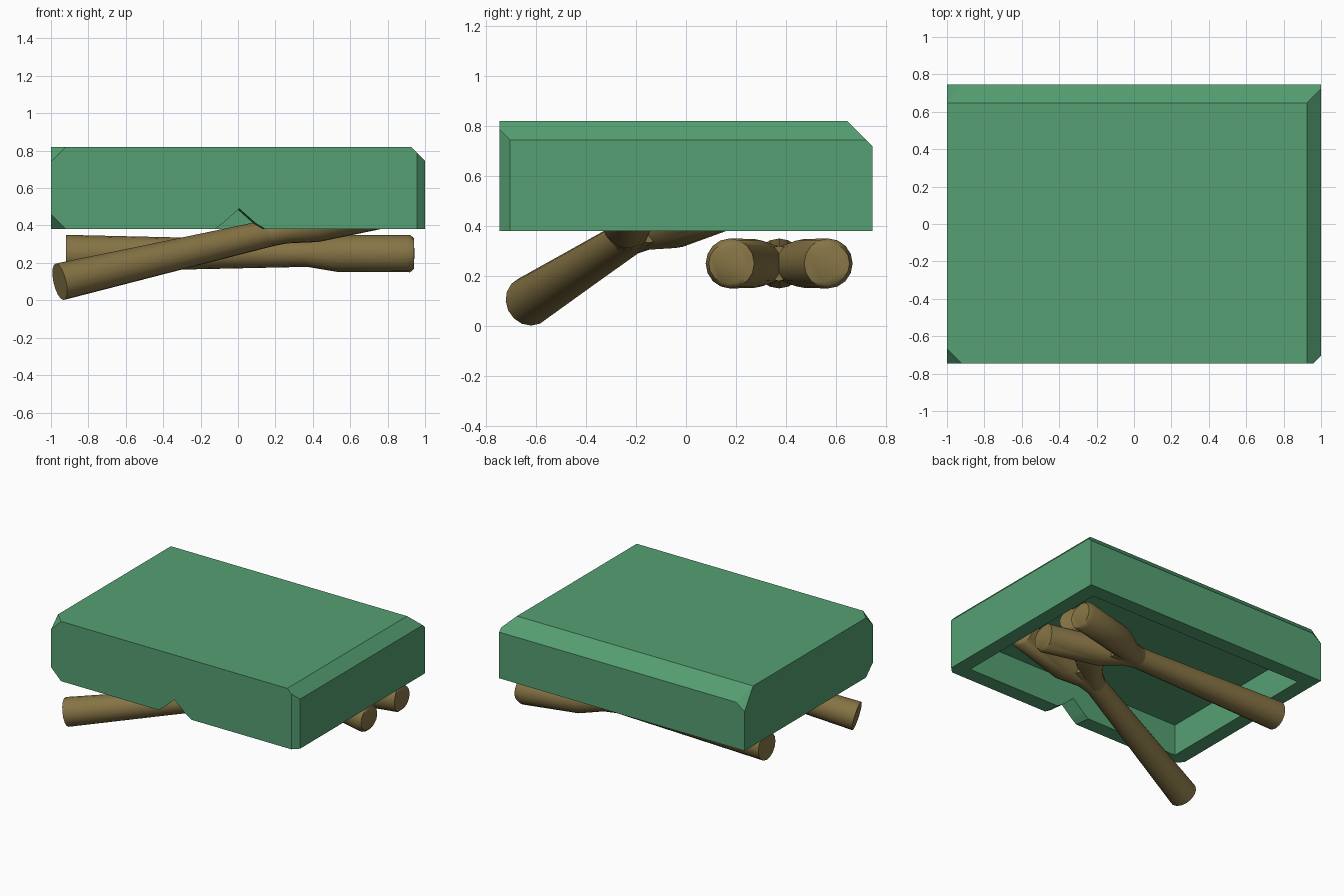
import bpy, bmesh, math
from mathutils import Vector, Matrix

if "Cube" in bpy.data.objects:
    bpy.data.objects.remove(bpy.data.objects["Cube"])


def material(name, color):
    m = bpy.data.materials.new(name)
    m.diffuse_color = (*color, 1)
    m.use_nodes = True
    m.node_tree.nodes["Principled BSDF"].inputs["Base Color"].default_value = m.diffuse_color
    return m


def make_object(name, bm, mat=None):
    bmesh.ops.recalc_face_normals(bm, faces=bm.faces[:])
    me = bpy.data.meshes.new(name)
    bm.to_mesh(me)
    bm.free()
    ob = bpy.data.objects.new(name, me)
    bpy.context.collection.objects.link(ob)
    if mat:
        me.materials.append(mat)
    return ob


def box(lo, hi):
    bm = bmesh.new()
    lo, hi = Vector(lo), Vector(hi)
    bmesh.ops.create_cube(bm, size=1, matrix=Matrix.Translation((lo + hi) / 2)
                          @ Matrix.Diagonal((*(hi - lo), 1)))
    return bm


def slice_off(bm, co, no):
    """Cut away everything on the normal side and cap the cut."""
    r = bmesh.ops.bisect_plane(bm, geom=bm.verts[:] + bm.edges[:] + bm.faces[:],
                               plane_co=co, plane_no=Vector(no).normalized(), clear_outer=True)
    edges = [e for e in r["geom_cut"] if isinstance(e, bmesh.types.BMEdge)]
    bmesh.ops.contextual_create(bm, geom=edges)


def subtract(ob, cutter):
    mod = ob.modifiers.new("cut", 'BOOLEAN')
    mod.operation, mod.solver, mod.object = 'DIFFERENCE', 'EXACT', cutter
    cutter.hide_render = True
    bpy.context.view_layer.objects.active = ob
    bpy.ops.object.modifier_apply(modifier="cut")
    bpy.data.objects.remove(cutter)


def tube(bm, points, radii, sides=16):
    """Capped round tube; both end caps stand square to the stick's own x axis."""
    pts = [Vector(p) for p in points]
    rings = []
    for i, (p, r) in enumerate(zip(pts, radii)):
        if i in (0, len(pts) - 1):
            t = Vector((1, 0, 0))
        else:
            t = (pts[i + 1] - pts[i - 1]).normalized()
        side = Vector((0, 0, 1)).cross(t).normalized()
        up = t.cross(side)
        rings.append([bm.verts.new(p + r * (side * math.cos(a) + up * math.sin(a)))
                      for a in (2 * math.pi * k / sides for k in range(sides))])
    for a, b in zip(rings, rings[1:]):
        for k in range(sides):
            n = (k + 1) % sides
            bm.faces.new((a[k], a[n], b[n], b[k]))
    bm.faces.new(rings[0])
    bm.faces.new(rings[-1])


def forked_stick(name, mat, matrix):
    """Y-shaped stick: handle from the origin along x, two branches."""
    bm = bmesh.new()
    tube(bm, [(0, 0, 0), (0.65, 0, 0), (1.25, 0, 0), (1.42, 0, 0)], [0.1, 0.085, 0.072, 0.07])
    for s in (1, -1):
        tube(bm, [(1.18, 0, 0), (1.30, s * 0.03, 0), (1.45, s * 0.1, 0),
                  (1.84, s * 0.197, 0), (1.86, s * 0.2, 0)],
             [0.07, 0.073, 0.098, 0.1, 0.082])
    bm.transform(matrix)
    ob = make_object(name, bm, mat)
    bpy.ops.object.select_all(action='DESELECT')
    ob.select_set(True)
    bpy.context.view_layer.objects.active = ob
    bpy.ops.object.shade_smooth_by_angle(angle=math.radians(60))
    return ob


green = material("painted green", (0.09, 0.35, 0.17))
brown = material("wood brown", (0.24, 0.175, 0.06))

# Upturned box with uneven chamfers and chipped corners
X, Y, Z0, Z1 = 1.0, 0.747, 0.38, 0.82
bm = box((-X, -Y, Z0), (X, Y, Z1))
slice_off(bm, (0, Y - 0.1, Z1), (0, 1, 1))
slice_off(bm, (X - 0.075, 0, Z1), (1, 0, 1))
slice_off(bm, (X - 0.042, -Y, 0), (1, -1, 0))
slice_off(bm, (-X + 0.08, -Y, Z1), (-1, -1, 1))
slice_off(bm, (-X + 0.08, -Y, Z0), (-1, -1, -1))
slice_off(bm, (-X, Y - 0.1, Z1), (-4.76, 10, 6.67))
crate = make_object("upturned_box", bm, green)

# Cavity open to the ground
W = 0.11
subtract(crate, make_object("cavity_cutter", box((-X + W, -Y + W, 0.2), (X - W, Y - W, 0.61))))

# Pointed notch through the front wall
bm = bmesh.new()
profile = [(-0.16, 0.35), (-0.08, 0.41), (0.01, 0.49), (0.10, 0.41), (0.20, 0.35)]
front = [bm.verts.new((x, -Y - 0.03, z)) for x, z in profile]
back = [bm.verts.new((x - 0.02, -Y + W + 0.03, z)) for x, z in profile]
bm.faces.new(front)
bm.faces.new(back)
for k in range(5):
    n = (k + 1) % 5
    bm.faces.new((front[k], front[n], back[n], back[k]))
subtract(crate, make_object("notch_cutter", bm))

# Level stick at the back, and propping stick rising from the front left
forked_stick("back_stick", brown, Matrix.Translation((-0.92, 0.373, 0.25)))
d = Vector((1, 0.365, 0.232)).normalized()
side = Vector((0, 0, 1)).cross(d).normalized()
turn = Matrix((d, side, d.cross(side))).transposed().to_4x4()
forked_stick("prop_stick", brown, Matrix.Translation((-0.953, -0.628, 0.099)) @ turn)
